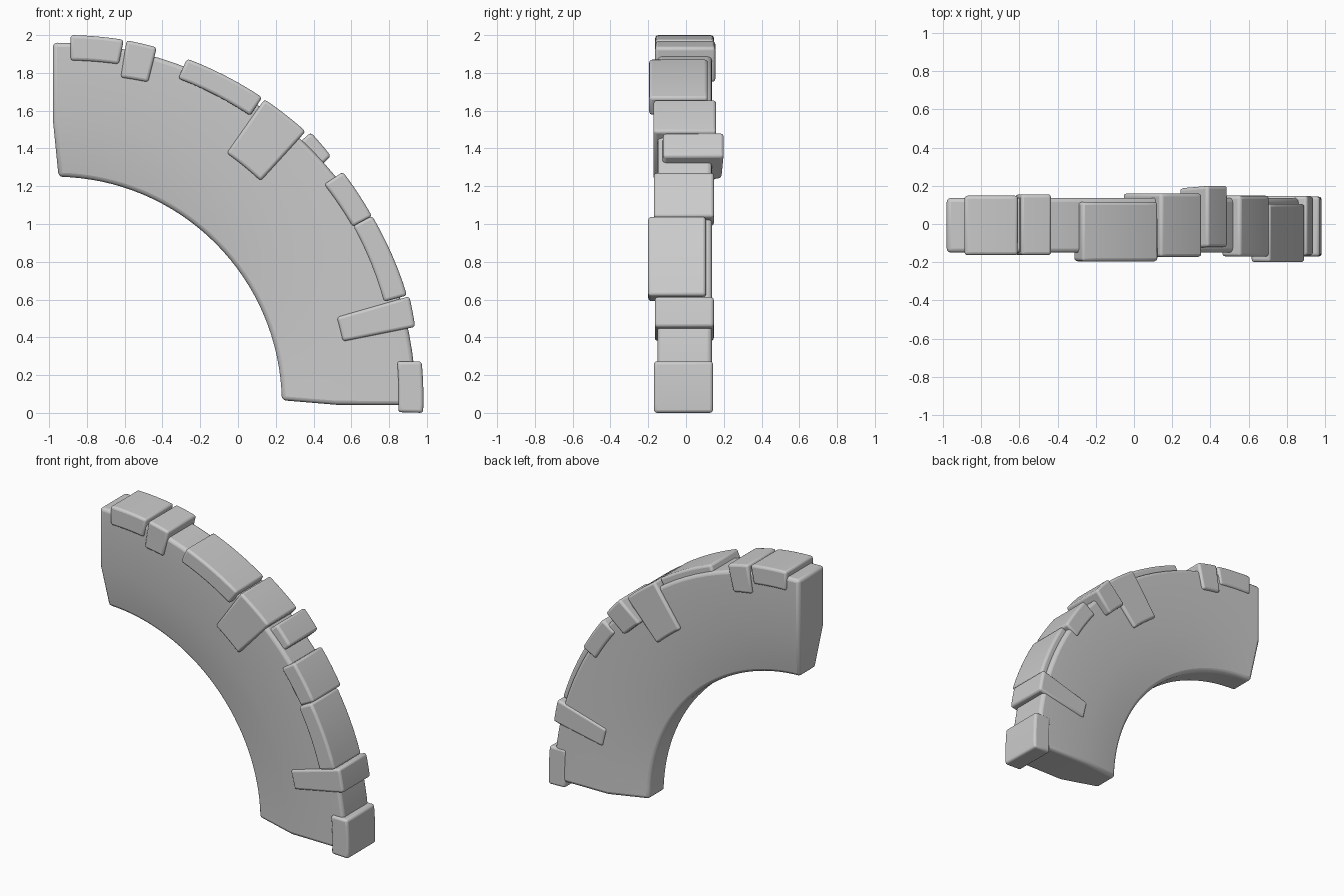
import bpy, bmesh, math

if "Cube" in bpy.data.objects:
    bpy.data.objects.remove(bpy.data.objects["Cube"])

CX, CZ = -0.97, 0.05  # centre of the quarter arch in the x-z plane


def polar(p):
    return math.hypot(p[0] - CX, p[1] - CZ), math.atan2(p[1] - CZ, p[0] - CX)


def curved_slab(name, columns, steps, bevel):
    """Each column is an arc (start, end, front y, back y), from inner to outer radius."""
    bm = bmesh.new()
    rows = []
    for a, b, y0, y1 in columns:
        (ra, ta), (rb, tb) = polar(a), polar(b)
        row = []
        for i in range(steps + 1):
            f = i / steps
            r, t = ra + (rb - ra) * f, ta + (tb - ta) * f
            x, z = CX + r * math.cos(t), CZ + r * math.sin(t)
            row.append([bm.verts.new((x, y, z)) for y in (y0, y1)])
        rows.append(row)

    def strip(p, q):
        for i in range(len(p) - 1):
            bm.faces.new((p[i], p[i + 1], q[i + 1], q[i]))

    # front and back, inner and outer walls, two ends
    for side in (0, 1):
        for p, q in zip(rows, rows[1:]):
            strip([v[side] for v in p], [v[side] for v in q])
    for row in (rows[0], rows[-1]):
        strip([v[0] for v in row], [v[1] for v in row])
    for end in (0, -1):
        strip([r[end][0] for r in rows], [r[end][1] for r in rows])
    bmesh.ops.recalc_face_normals(bm, faces=bm.faces[:])
    me = bpy.data.meshes.new(name)
    bm.to_mesh(me)
    bm.free()
    ob = bpy.data.objects.new(name, me)
    bpy.context.collection.objects.link(ob)
    mod = ob.modifiers.new("soft_edges", 'BEVEL')
    mod.width, mod.segments = bevel, 3
    mod.limit_method, mod.angle_limit = 'ANGLE', math.radians(35)
    bpy.ops.object.select_all(action='DESELECT')
    ob.select_set(True)
    bpy.context.view_layer.objects.active = ob
    bpy.ops.object.shade_smooth_by_angle(angle=math.radians(35))


# main arch wall: thinner towards the inner edge, slight kink in both ends
curved_slab("arch_body", [((0.232, 0.067), (-0.95, 1.25), -0.095, 0.082),
                          ((0.52, 0.043), (-0.98, 1.55), -0.15, 0.137),
                          ((0.942, 0.04), (-0.98, 1.96), -0.15, 0.137)], 32, 0.022)

# trim stones: inner start, inner end, outer start, outer end, front y, back y, lean
stones = [
    ((-0.63, 1.845), (-0.887, 1.865), (-0.605, 1.975), (-0.887, 2.0), -0.163, 0.148, 0),
    ((-0.475, 1.75), (-0.622, 1.775), (-0.43, 1.935), (-0.59, 1.972), -0.163, 0.155, 0),
    ((0.065, 1.573), (-0.317, 1.77), (0.128, 1.67), (-0.27, 1.875), -0.195, 0.115, 0),
    ((0.12, 1.228), (-0.06, 1.375), (0.358, 1.49), (0.14, 1.66), -0.172, 0.16, 0),
    ((0.36, 1.235), (0.235, 1.35), (0.492, 1.36), (0.385, 1.485), -0.12, 0.2, -0.013),
    ((0.608, 0.985), (0.456, 1.21), (0.71, 1.04), (0.555, 1.276), -0.17, 0.148, 0),
    ((0.773, 0.588), (0.61, 0.99), (0.895, 0.622), (0.71, 1.043), -0.2, 0.105, 0),
    ((0.555, 0.378), (0.523, 0.507), (0.938, 0.455), (0.907, 0.617), -0.165, 0.147, 0),
    ((0.848, 0.004), (0.842, 0.273), (0.98, 0.0), (0.972, 0.273), -0.17, 0.143, 0),
]
for n, (ia, ib, oa, ob_, y0, y1, lean) in enumerate(stones, 1):
    curved_slab(f"trim_stone_{n}", [(ia, ib, y0 + lean, y1 + lean), (oa, ob_, y0, y1)], 6, 0.016)
